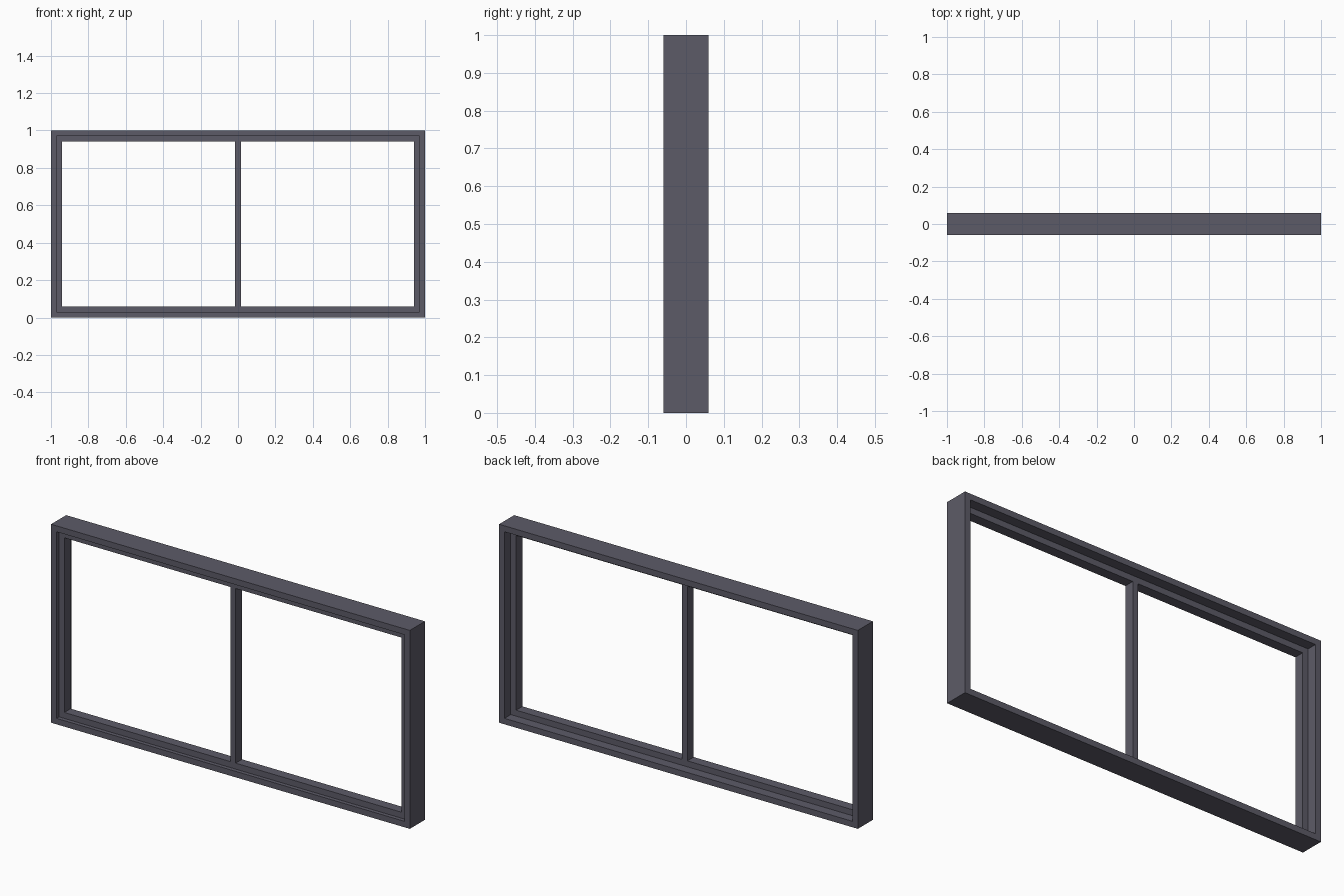
import bpy
import bmesh

cube = bpy.data.objects.get("Cube")
if cube:
    bpy.data.objects.remove(cube, do_unlink=True)

WIDTH, HEIGHT, DEPTH = 2.0, 1.0, 0.12
BAR = 0.03                      # face width of every bar
SASH_Y = (-0.04, 0.01)          # front and back of the sash

# Dark grey painted metal
color = (0.108, 0.105, 0.137, 1.0)
metal = bpy.data.materials.new("dark_grey_metal")
metal.use_nodes = True
metal.diffuse_color = color
metal.node_tree.nodes["Principled BSDF"].inputs["Base Color"].default_value = color


def finish(name, bm):
    bmesh.ops.recalc_face_normals(bm, faces=bm.faces)
    mesh = bpy.data.meshes.new(name)
    bm.to_mesh(mesh)
    bm.free()
    mesh.materials.append(metal)
    obj = bpy.data.objects.new(name, mesh)
    bpy.context.scene.collection.objects.link(obj)
    return obj


def ring(name, inset, thickness, y0, y1):
    """Rectangular frame: a bar section swept round four mitred corners."""
    bm = bmesh.new()
    section = [(inset, y0), (inset + thickness, y0),
               (inset + thickness, y1), (inset, y1)]
    corners = []
    for sx, sz in ((-1, -1), (1, -1), (1, 1), (-1, 1)):
        corners.append([bm.verts.new((sx * (WIDTH / 2 - d), y,
                                      HEIGHT / 2 + sz * (HEIGHT / 2 - d)))
                        for d, y in section])
    for i, a in enumerate(corners):
        b = corners[(i + 1) % 4]
        for j in range(4):
            k = (j + 1) % 4
            bm.faces.new((a[j], b[j], b[k], a[k]))
    return finish(name, bm)


def box(name, x0, x1, y0, y1, z0, z1):
    bm = bmesh.new()
    bmesh.ops.create_cube(bm, size=1)
    for v in bm.verts:
        v.co = (x1 if v.co.x > 0 else x0,
                y1 if v.co.y > 0 else y0,
                z1 if v.co.z > 0 else z0)
    return finish(name, bm)


# Deep outer frame, recessed sash and centre bar
ring("outer_frame", 0, BAR, -DEPTH / 2, DEPTH / 2)
ring("sash_frame", BAR, BAR, *SASH_Y)
box("centre_mullion", -BAR / 2, BAR / 2, *SASH_Y, 2 * BAR, HEIGHT - 2 * BAR)
